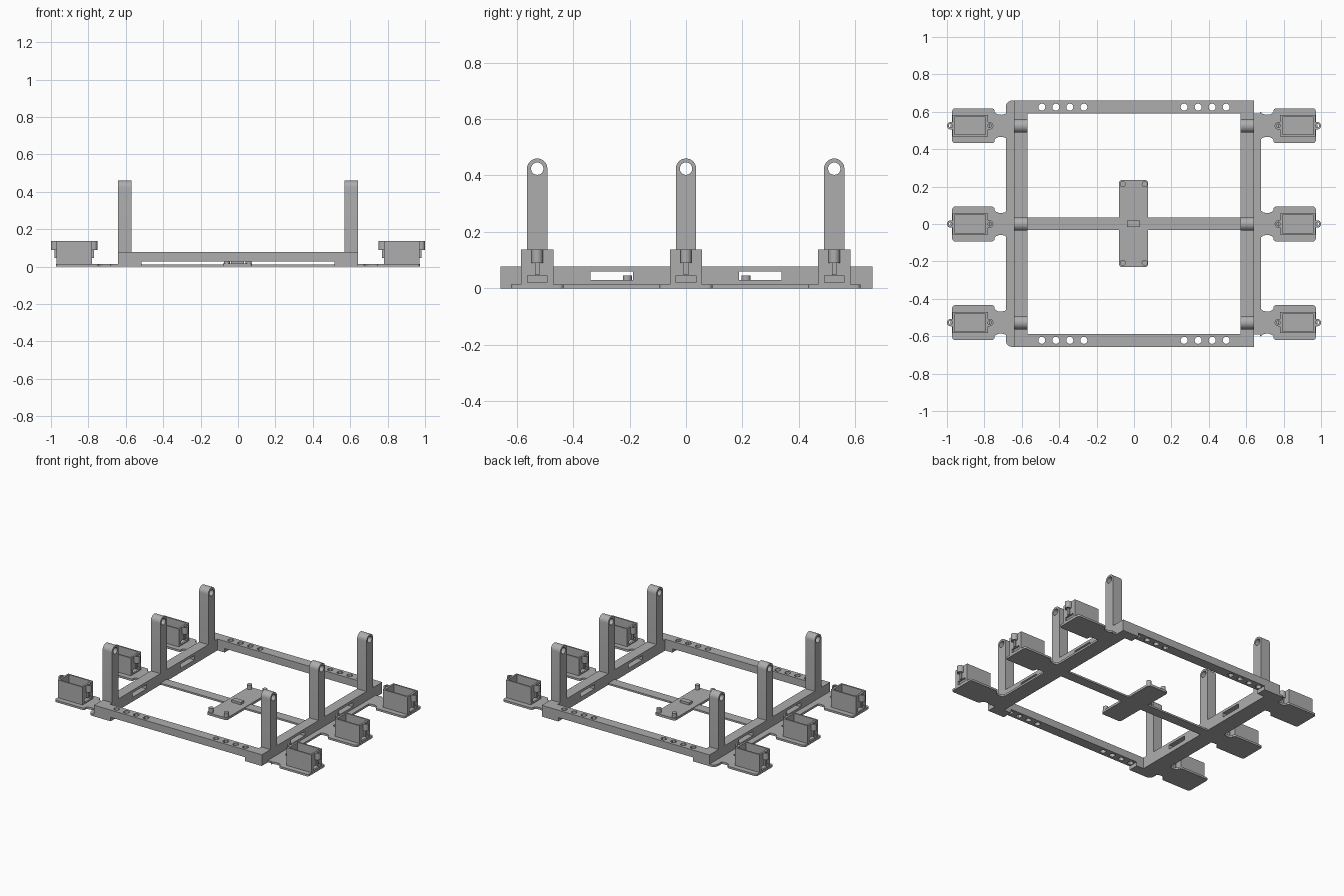
import bpy, bmesh
from math import sin, cos, pi
from mathutils import Matrix

if "Cube" in bpy.data.objects:
    bpy.data.objects.remove(bpy.data.objects["Cube"])

grey = bpy.data.materials.new("plain grey")
grey.use_nodes = True
grey.diffuse_color = (0.42, 0.42, 0.42, 1)
grey.node_tree.nodes["Principled BSDF"].inputs["Base Color"].default_value = (0.42, 0.42, 0.42, 1)
parts = []


def arc(cx, cy, r, a0=0.0, a1=2 * pi, n=20):
    closed = abs(a1 - a0) > 6.28
    m = n if closed else n + 1
    return [(cx + r * cos(a0 + (a1 - a0) * i / n), cy + r * sin(a0 + (a1 - a0) * i / n)) for i in range(m)]


def rect(x0, x1, y0, y1, r=0.0):
    if r == 0:
        return [(x0, y0), (x1, y0), (x1, y1), (x0, y1)]
    corners = [(x1 - r, y1 - r), (x0 + r, y1 - r), (x0 + r, y0 + r), (x1 - r, y0 + r)]
    pts = []
    for k, (x, y) in enumerate(corners):
        pts += arc(x, y, r, k * pi / 2, (k + 1) * pi / 2, 6)
    return pts


def prism(name, loops, lo, hi, axis="Z"):
    """Extrude an outline with holes from lo to hi; axis X takes (y, z) outlines."""
    curve = bpy.data.curves.new(name, "CURVE")
    curve.dimensions = "2D"
    curve.fill_mode = "BOTH"
    curve.extrude = (hi - lo) / 2
    for loop in loops:
        s = curve.splines.new("POLY")
        s.points.add(len(loop) - 1)
        for p, (u, v) in zip(s.points, loop):
            p.co = (u, v, 0, 1)
        s.use_cyclic_u = True
    temp = bpy.data.objects.new(name + "_curve", curve)
    bpy.context.collection.objects.link(temp)
    dg = bpy.context.evaluated_depsgraph_get()
    mesh = bpy.data.meshes.new_from_object(temp.evaluated_get(dg))
    bpy.data.objects.remove(temp)
    bpy.data.curves.remove(curve)
    mesh.transform(Matrix.Translation((0, 0, (lo + hi) / 2)))
    if axis == "X":
        mesh.transform(Matrix(((0, 0, 1, 0), (1, 0, 0, 0), (0, 1, 0, 0), (0, 0, 0, 1))))
    bm = bmesh.new()
    bm.from_mesh(mesh)
    bmesh.ops.remove_doubles(bm, verts=bm.verts, dist=1e-5)
    bmesh.ops.recalc_face_normals(bm, faces=bm.faces)
    bm.to_mesh(mesh)
    bm.free()
    mesh.materials.clear()
    mesh.materials.append(grey)
    obj = bpy.data.objects.new(name, mesh)
    bpy.context.collection.objects.link(obj)
    parts.append(obj)
    return obj


RAIL_IN, RAIL_OUT, RAIL_TOP = 0.57, 0.642, 0.078
THIN = 0.014
STATIONS = (-0.527, 0, 0.525)


def span(side, a, b):
    return tuple(sorted((side * a, side * b)))


# Front and back bars: raised middle with bolt holes, feet at the ends
for name, y0, y1 in (("front", -0.657, -0.587), ("back", 0.59, 0.66)):
    ym = (y0 + y1) / 2
    holes = [arc(s * (0.268 + 0.075 * i), ym, 0.019, n=12) for s in (-1, 1) for i in range(4)]
    prism(name + "_bar", [rect(-RAIL_IN, RAIL_IN, y0, y1)] + holes, 0.027, RAIL_TOP)
    for s, side in ((-1, "right"), (1, "left")):
        x0, x1 = span(s, 0.515, RAIL_IN)
        prism(f"{name}_{side}_foot", [rect(x0, x1, y0, y1)], 0, 0.027)

# Thin outer flanges beside the rails
prism("right_flange", [arc(-0.652, 0.627, 0.033, pi / 2, pi, 6)
                       + arc(-0.652, -0.624, 0.033, pi, 1.5 * pi, 6)
                       + [(-RAIL_OUT, -0.657), (-RAIL_OUT, 0.66)]], 0, THIN)
prism("left_flange", [rect(RAIL_OUT, 0.68, -0.59, 0.59)], 0, THIN)

for s, side in ((-1, "right"), (1, "left")):
    # Side rail with two cable slots
    slots = [rect(-0.338, -0.187, 0.03, 0.06), rect(0.187, 0.338, 0.03, 0.06)]
    x0, x1 = span(s, RAIL_IN, RAIL_OUT)
    prism(side + "_rail", [rect(-0.657, 0.66, 0, RAIL_TOP)] + slots, x0, x1, "X")

    for yc, place in zip(STATIONS, ("front", "middle", "back")):
        tag = f"{place}_{side}_"
        # Upright with a rounded eye
        eye = arc(yc, 0.424, 0.036, 0, pi, 16)
        prism(tag + "upright", [eye + [(yc - 0.036, RAIL_TOP), (yc + 0.036, RAIL_TOP)],
                                arc(yc, 0.424, 0.022)], x0, x1, "X")

        # Motor tray with a filleted neck
        a, b = span(s, 0.745, 0.972)
        prism(tag + "tray", [rect(a, b, yc - 0.093, yc + 0.093, 0.015)], 0, THIN)
        half = [(0.675, 0.075), (0.69, 0.063), (0.705, 0.059), (0.725, 0.06), (0.738, 0.066), (0.75, 0.078)]
        neck = [(s * x, yc + d) for x, d in half] + [(s * x, yc - d) for x, d in reversed(half)]
        prism(tag + "neck", [neck], 0, THIN)

        # Open motor box with a cable window in each end
        c = s * 0.876
        top = 0.137
        for sy in (-1, 1):
            w0, w1 = span(sy, 0.047, 0.057)
            prism(tag + "box_wall", [rect(c - 0.095, c + 0.095, yc + w0, yc + w1)], THIN, top)
        for e in (-1, 1):
            e0, e1 = span(e, 0.083, 0.095)
            window = rect(yc - 0.035, yc + 0.035, 0.02, 0.046)
            prism(tag + "box_end", [rect(yc - 0.047, yc + 0.047, THIN, top), window], c + e0, c + e1, "X")
            # Screw ear and its rib
            ex = c + e * 0.104
            ear = arc(ex, yc, 0.02, -e * pi / 2, e * pi / 2, 12)
            if e < 0:
                ear = arc(ex, yc, 0.02, pi / 2, 1.5 * pi, 12)
            ear += [(c + e * 0.094, ear[-1][1]), (c + e * 0.094, ear[0][1])]
            prism(tag + "screw_ear", [ear, arc(ex, yc, 0.01, n=12)], 0.09, top)
            r0, r1 = span(e, 0.095, 0.105)
            prism(tag + "ear_rib", [rect(c + r0, c + r1, yc - 0.008, yc + 0.008)], 0.047, 0.09)

# Cross strip, board plate, pegs and centre block
prism("cross_strip", [rect(-RAIL_IN, RAIL_IN, -0.033, 0.036)], 0, 0.012)
prism("board_plate", [rect(-0.08, 0.075, -0.23, 0.235, 0.015)], 0, 0.016)
prism("centre_block", [rect(-0.037, 0.033, -0.017, 0.02)], 0.016, 0.032)
for x in (-0.06, 0.057):
    for y in (-0.208, 0.213):
        prism("board_peg", [arc(x, y, 0.016, n=16)], 0.016, 0.046)

# Smooth the round parts, keep the edges sharp
bpy.ops.object.select_all(action="DESELECT")
for obj in parts:
    obj.select_set(True)
bpy.context.view_layer.objects.active = parts[0]
bpy.ops.object.shade_smooth_by_angle()
